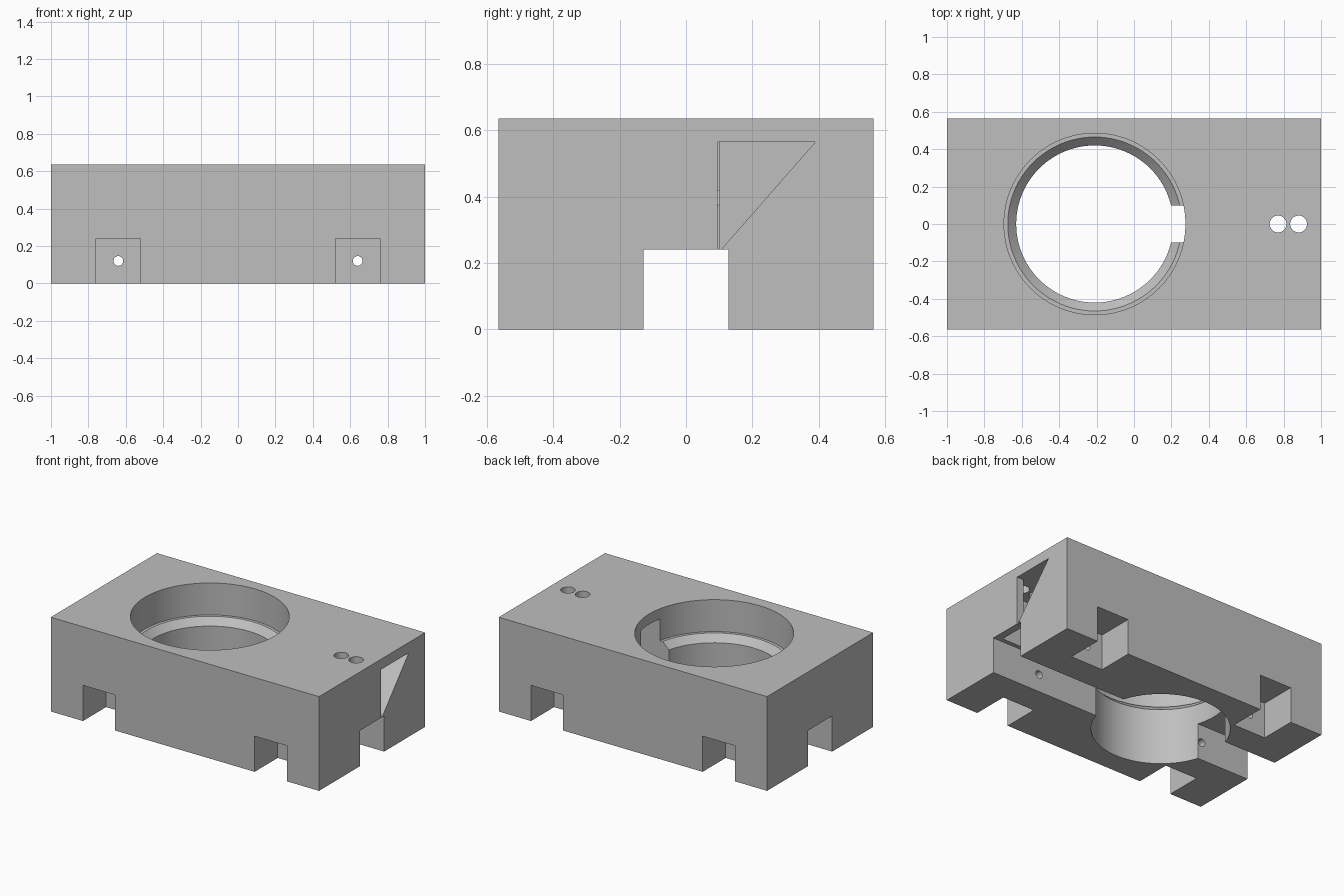
import bpy, bmesh, math
from mathutils import Matrix, Vector

cube = bpy.data.objects.get("Cube")
if cube:
    bpy.data.objects.remove(cube, do_unlink=True)

HALF_Y, HEIGHT = 0.565, 0.635
BORE_X = -0.21

grey = bpy.data.materials.new("plain_grey")
grey.use_nodes = True
GREY = (0.52, 0.52, 0.52, 1)
grey.diffuse_color = GREY
for node in grey.node_tree.nodes:
    if node.type == 'BSDF_PRINCIPLED':
        node.inputs["Base Color"].default_value = GREY


def finish(bm, name):
    bmesh.ops.recalc_face_normals(bm, faces=bm.faces)
    mesh = bpy.data.meshes.new(name)
    bm.to_mesh(mesh)
    bm.free()
    mesh.materials.append(grey)
    ob = bpy.data.objects.new(name, mesh)
    bpy.context.collection.objects.link(ob)
    return ob


def box(name, low, high):
    low, high = Vector(low), Vector(high)
    bm = bmesh.new()
    bmesh.ops.create_cube(bm, size=1, matrix=Matrix.Translation((low + high) / 2)
                          @ Matrix.Diagonal((*(high - low), 1)))
    return finish(bm, name)


def rod(name, centre, radius, length, axis='Z'):
    turn = Matrix.Rotation(math.pi / 2, 4, 'X') if axis == 'Y' else Matrix.Identity(4)
    bm = bmesh.new()
    bmesh.ops.create_cone(bm, cap_ends=True, segments=32, radius1=radius, radius2=radius,
                          depth=length, matrix=Matrix.Translation(centre) @ turn)
    return finish(bm, name)


def lathe(name, profile, x, steps=96):
    bm = bmesh.new()
    verts = [bm.verts.new((x + r, 0, z)) for r, z in profile]
    edges = [bm.edges.new(pair) for pair in zip(verts, verts[1:])]
    bmesh.ops.spin(bm, geom=verts + edges, cent=(x, 0, 0), axis=(0, 0, 1),
                   angle=math.tau, steps=steps)
    bmesh.ops.remove_doubles(bm, verts=bm.verts, dist=0.0001)
    return finish(bm, name)


def prism_x(name, outline, x0, x1):
    bm = bmesh.new()
    face = bm.faces.new([bm.verts.new((x0, y, z)) for y, z in outline])
    grown = bmesh.ops.extrude_face_region(bm, geom=[face])["geom"]
    bmesh.ops.translate(bm, vec=(x1 - x0, 0, 0),
                        verts=[v for v in grown if isinstance(v, bmesh.types.BMVert)])
    return finish(bm, name)


body = box("housing_block", (-1, -HALF_Y, 0), (1, HALF_Y, HEIGHT))

cutters = [
    # long channel under the block
    box("channel_cutter", (-1.2, -0.128, -0.2), (1.2, 0.128, 0.24)),
    # stepped bore with a bevelled seat
    lathe("bore_cutter", [(0, -0.1), (0.42, -0.1), (0.42, 0.375), (0.465, 0.42),
                          (0.485, 0.42), (0.485, 0.8), (0, 0.8)], BORE_X),
    # inner passage from the bore towards the end wall
    box("passage_cutter", (0, -0.1, 0.2), (0.95, 0.1, 0.565)),
    # sloped side opening into the passage
    prism_x("side_opening_cutter", [(0.095, 0.565), (0.39, 0.565), (0.105, 0.24),
                                    (0.105, 0.2), (0.095, 0.2)], 0.7, 1.2),
]
# pair of holes in the top
for x in (0.77, 0.88):
    cutters.append(rod("top_hole_cutter", (x, 0, 0.6), 0.045, 0.3))
# foot notches and the cross holes behind them
for x in (-0.64, 0.64):
    cutters.append(rod("cross_hole_cutter", (x, 0, 0.12), 0.026, 1.0, 'Y'))
    for side in (-1, 1):
        y0, y1 = sorted((side * 0.32, side * 0.8))
        cutters.append(box("notch_cutter", (x - 0.12, y0, -0.2), (x + 0.12, y1, 0.24)))

bpy.ops.object.select_all(action='DESELECT')
body.select_set(True)
bpy.context.view_layer.objects.active = body
for cutter in cutters:
    cutter.hide_render = True
    cut = body.modifiers.new("cut", 'BOOLEAN')
    cut.operation = 'DIFFERENCE'
    cut.solver = 'EXACT'
    cut.object = cutter
    bpy.ops.object.modifier_apply(modifier=cut.name)
    bpy.data.objects.remove(cutter, do_unlink=True)

bpy.ops.object.shade_smooth_by_angle(angle=math.radians(30))
